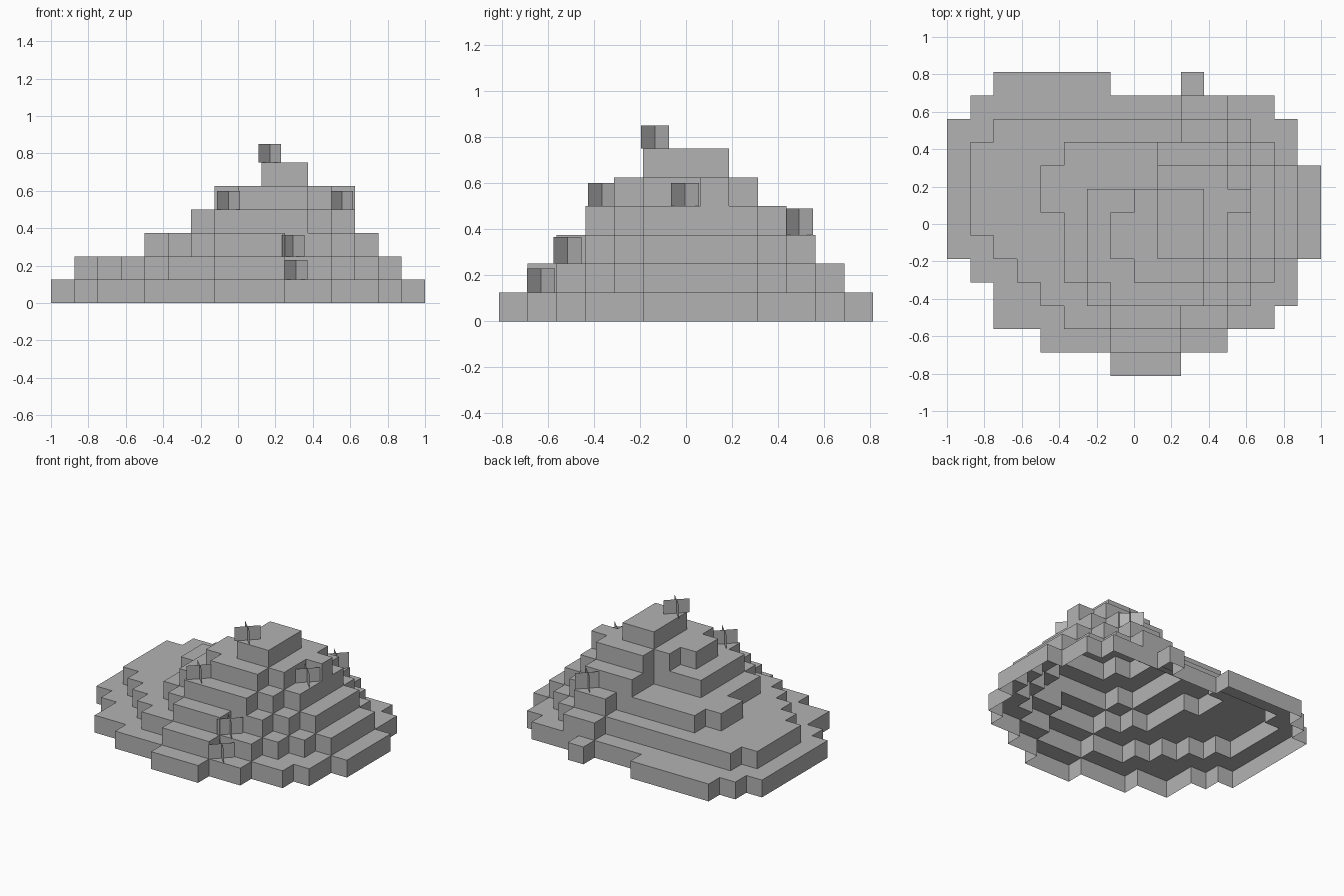
import bpy, bmesh, math

if "Cube" in bpy.data.objects:
    bpy.data.objects.remove(bpy.data.objects["Cube"])

C = 0.125                      # cell size
COLS, ROWS = 16, 13            # footprint grid, row 0 is at the back


def material(name, v):
    m = bpy.data.materials.new(name)
    m.diffuse_color = (v, v, v, 1)
    m.use_nodes = True
    m.node_tree.nodes["Principled BSDF"].inputs["Base Color"].default_value = m.diffuse_color
    return m


stone = material("grey stone", 0.45)
plant = material("grey plant", 0.45)

# terraces: first row, then the start and end column of each row
tiers = [
    (0, [(2, 7), (1, 14), (0, 15), (0, 15)] + [(0, 16)] * 4
        + [(1, 15), (2, 15), (2, 14), (4, 12), (7, 10)]),
    (0, [(10, 11)]),
    (1, [(10, 12), (2, 13), (1, 14), (1, 15), (1, 15), (1, 15), (2, 15),
         (3, 14), (4, 13), (5, 12), (7, 10)]),
    (2, [(10, 12), (5, 13), (4, 14), (4, 14), (5, 14), (5, 14), (5, 13),
         (6, 12), (7, 10)]),
    (3, [(9, 12), (9, 13), (6, 13), (6, 13), (6, 13), (6, 12), (7, 11)]),
    (4, [(9, 12), (8, 13), (7, 12), (7, 12), (8, 11)]),
    (5, [(9, 11)] * 3),
]
levels = [1, 1, 2, 3, 4, 5, 6]

height = {}
for lv, (r0, spans) in zip(levels, tiers):
    for i, (a, b) in enumerate(spans):
        for c in range(a, b):
            height[c, r0 + i] = lv


def finish(bm, name, mat):
    me = bpy.data.meshes.new(name)
    bm.to_mesh(me)
    bm.free()
    me.materials.append(mat)
    ob = bpy.data.objects.new(name, me)
    bpy.context.collection.objects.link(ob)
    return ob


# terraced hill: open underneath, made of cell tops and step walls
bm = bmesh.new()


def quad(pts):
    bm.faces.new([bm.verts.new(((x - COLS / 2) * C, (ROWS / 2 - y) * C, z * C))
                  for x, y, z in pts])


for (c, r), h in height.items():
    quad([(c, r + 1, h), (c + 1, r + 1, h), (c + 1, r, h), (c, r, h)])
    sides = [((0, 1), (c, r + 1), (c + 1, r + 1)),
             ((1, 0), (c + 1, r + 1), (c + 1, r)),
             ((0, -1), (c + 1, r), (c, r)),
             ((-1, 0), (c, r), (c, r + 1))]
    for (dc, dr), p, q in sides:
        for z in range(height.get((c + dc, r + dr), 0), h):
            quad([(*p, z), (*q, z), (*q, z + 1), (*p, z + 1)])
bmesh.ops.remove_doubles(bm, verts=bm.verts, dist=0.001)
finish(bm, "terraced_hill", stone)

# plants: two crossed upright cards each (x, y, base, height)
plants = [(0.17, -0.135, 0.75, 0.10), (-0.05, -0.365, 0.5, 0.10),
          (0.555, -0.005, 0.5, 0.10), (0.295, -0.515, 0.25, 0.115),
          (0.31, -0.63, 0.125, 0.105), (0.44, 0.49, 0.375, 0.115)]
for n, (x, y, z, h) in enumerate(plants, 1):
    bm = bmesh.new()
    for s in (1, -1):
        d = 0.061
        ring = [(x - d, y - s * d, z), (x + d, y + s * d, z),
                (x + d, y + s * d, z + h), (x - d, y - s * d, z + h)]
        bm.faces.new([bm.verts.new(p) for p in ring])
    finish(bm, f"plant_{n}", plant)
